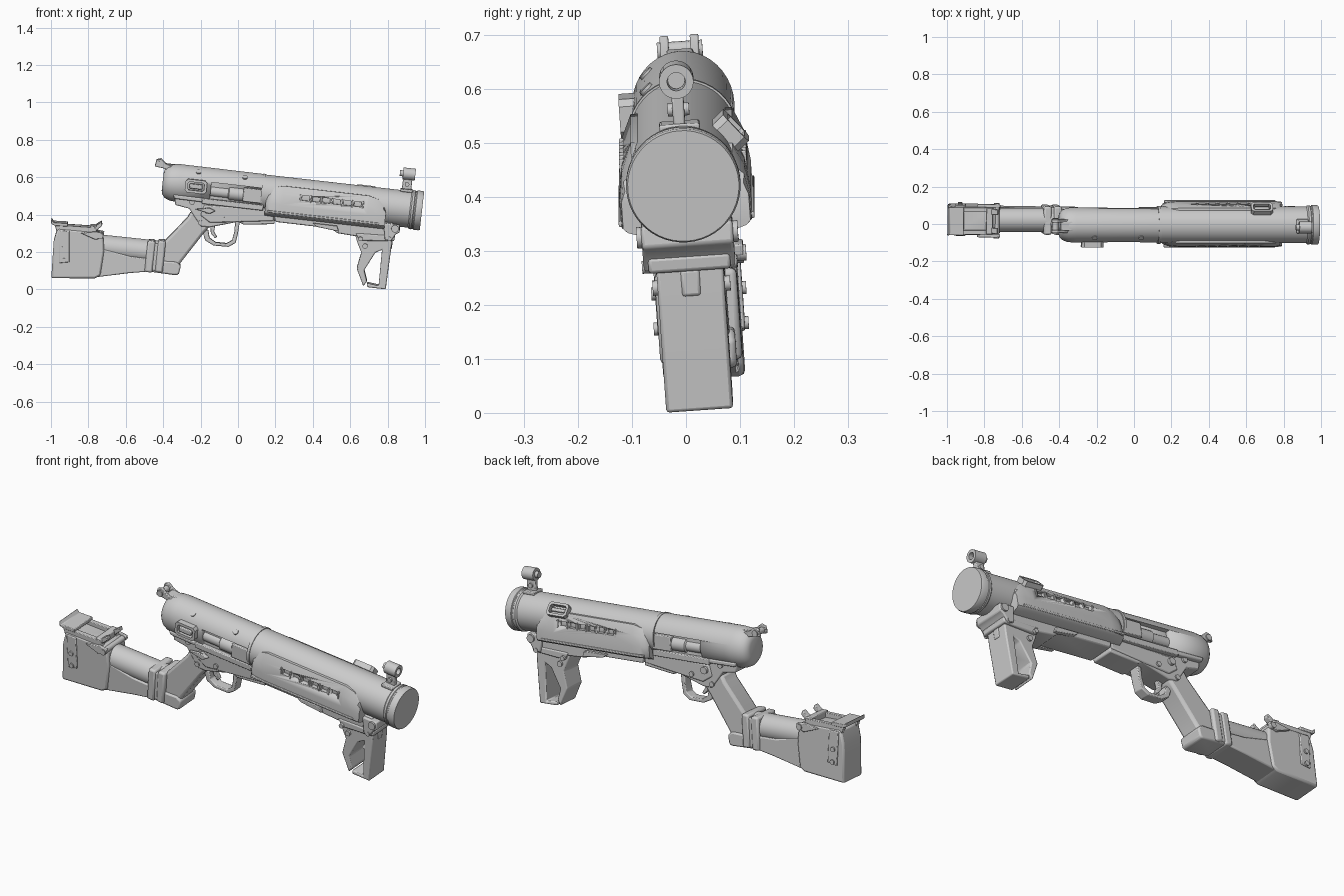
import bpy, bmesh, math
from mathutils import Matrix, Vector

# Barrel frame F (x along bore, rolled slightly); side-view frame W (drawn in x/z)
PITCH = Matrix.Rotation(math.radians(6.5), 4, 'Y')
ROLL = Matrix.Rotation(math.radians(4), 4, 'X')
F = Matrix.Translation((0, -0.005, 0.532)) @ PITCH @ ROLL
W = F @ (Matrix.Translation((0, 0, 0.532)) @ PITCH).inverted()


def finish(name, bm, frame, bevel=0.0):
    bmesh.ops.recalc_face_normals(bm, faces=bm.faces)
    me = bpy.data.meshes.new(name)
    bm.to_mesh(me)
    bm.free()
    ob = bpy.data.objects.new(name, me)
    bpy.context.collection.objects.link(ob)
    ob.matrix_world = frame
    bpy.ops.object.select_all(action='DESELECT')
    ob.select_set(True)
    bpy.context.view_layer.objects.active = ob
    bpy.ops.object.shade_smooth_by_angle(angle=math.radians(35))
    if bevel:
        m = ob.modifiers.new("Bevel", 'BEVEL')
        m.width, m.segments, m.limit_method = bevel, 2, 'ANGLE'
    return ob


def loft(name, rings, frame, bevel=0.0, closed=False):
    bm = bmesh.new()
    vs = [[bm.verts.new(p) for p in r] for r in rings]
    n = len(vs[0])
    pairs = list(zip(vs, vs[1:])) + ([(vs[-1], vs[0])] if closed else [])
    for a, b in pairs:
        for i in range(n):
            bm.faces.new((a[i], a[(i + 1) % n], b[(i + 1) % n], b[i]))
    if not closed:
        bm.faces.new(vs[0])
        bm.faces.new(vs[-1])
    return finish(name, bm, frame, bevel)


def prism(name, pts, half, frame=W, bevel=0.006, y=0.0):
    return loft(name, [[(x, y + s * half, z) for x, z in pts] for s in (-1, 1)], frame, bevel)


def revolve(name, prof, frame=F, n=40, y=0.0, v=0.0, sy=1.0):
    ang = [2 * math.pi * i / n for i in range(n)]
    return loft(name, [[(u, y + sy * r * math.cos(a), v + r * math.sin(a)) for a in ang]
                       for u, r in prof], frame)


def rod(name, p, q, r, frame=W, n=16):
    p, q = Vector(p), Vector(q)
    bm = bmesh.new()
    mat = Matrix.Translation((p + q) / 2) @ (q - p).to_track_quat('Z', 'Y').to_matrix().to_4x4()
    bmesh.ops.create_cone(bm, cap_ends=True, segments=n, radius1=r, radius2=r,
                          depth=(q - p).length, matrix=mat)
    return finish(name, bm, frame)


def box(name, c, size, frame=F, bevel=0.004, rx=0.0):
    bm = bmesh.new()
    mat = Matrix.Translation(c) @ Matrix.Rotation(rx, 4, 'X') @ Matrix.Diagonal((*size, 1))
    bmesh.ops.create_cube(bm, size=1, matrix=mat)
    return finish(name, bm, frame, bevel)


def cut(target, cutter):
    cutter.hide_render = True
    cutter.hide_viewport = False
    cutter.display_type = 'WIRE'
    m = target.modifiers.new("Cut", 'BOOLEAN')
    m.operation, m.solver, m.object = 'DIFFERENCE', 'EXACT', cutter


# Barrel and muzzle ring
revolve("barrel", [(0.13, 0.098), (0.935, 0.098)], n=48)
revolve("muzzle_ring", [(0.925, 0.098), (0.932, 0.105), (0.943, 0.105), (0.946, 0.102), (0.952, 0.102),
                        (0.955, 0.106), (0.983, 0.106), (0.99, 0.103)], n=48)

# Upper receiver with rounded rear and side ports
receiver = revolve("receiver", [(-0.405, 0.05), (-0.4, 0.07), (-0.385, 0.087), (-0.36, 0.098), (-0.32, 0.102),
                                (0.13, 0.1)], sy=0.93)
for s in (-1, 1):
    cut(receiver, box("port_cutter", (0.0, s * 0.11, -0.02), (0.29, 0.09, 0.1), bevel=0))
    revolve("bolt", [(-0.16, 0.022), (-0.155, 0.028), (-0.05, 0.028), (-0.045, 0.036), (0.04, 0.036)],
            y=s * 0.052, v=-0.02, n=20)
    box("port_block", (0.085, s * 0.075, -0.015), (0.11, 0.035, 0.075))
    box("receiver_step", (-0.02, s * 0.072, -0.075), (0.33, 0.026, 0.03))
revolve("barrel_band", [(0.125, 0.094), (0.125, 0.102), (0.14, 0.102), (0.14, 0.094)])

# Lower receiver, its lip, and grip
prism("lower_receiver", [(-0.34, 0.52), (-0.335, 0.455), (-0.26, 0.435), (-0.235, 0.395), (-0.2, 0.34),
                         (-0.15, 0.335), (0.0, 0.365), (0.03, 0.35), (0.195, 0.352), (0.205, 0.45), (0.2, 0.49)], 0.06)
prism("receiver_lip", [(-0.345, 0.512), (-0.34, 0.49), (-0.16, 0.468), (-0.165, 0.49)], 0.082)
prism("side_plate", [(-0.18, 0.455), (-0.2, 0.40), (-0.15, 0.36), (0.19, 0.37), (0.19, 0.43)], 0.066)
prism("grip", [(-0.41, 0.24), (-0.27, 0.385), (-0.25, 0.42), (-0.14, 0.41), (-0.15, 0.34), (-0.185, 0.30),
               (-0.31, 0.14), (-0.32, 0.09), (-0.45, 0.11)], 0.056, bevel=0.014)
prism("grip_base", [(-0.49, 0.10), (-0.33, 0.078), (-0.315, 0.085), (-0.305, 0.13), (-0.33, 0.15), (-0.49, 0.16)],
      0.066, bevel=0.01)

# Trigger guard as a swept strap, and trigger
path = [(-0.19, 0.31), (-0.175, 0.262), (-0.13, 0.235), (-0.05, 0.228), (-0.012, 0.25), (0.0, 0.30), (0.01, 0.365)]
inner = [(-0.16, 0.32), (-0.152, 0.275), (-0.12, 0.252), (-0.06, 0.246), (-0.032, 0.262), (-0.02, 0.305), (-0.015, 0.365)]
prism("trigger_guard", path + inner[::-1], 0.026, bevel=0.004)
prism("trigger", [(-0.15, 0.35), (-0.12, 0.35), (-0.128, 0.31), (-0.112, 0.28), (-0.122, 0.272), (-0.145, 0.30)], 0.012, bevel=0.003)

# Handguard shell with vent slots
rings = []
for u, w, t in [(0.155, 0.096, -0.02), (0.165, 0.108, 0.015), (0.19, 0.117, 0.04), (0.24, 0.122, 0.055),
                (0.70, 0.122, 0.055), (0.75, 0.122, 0.042), (0.785, 0.12, 0.01), (0.80, 0.118, -0.03)]:
    half = [(0.06, -0.118), (w - 0.008, -0.102), (w, -0.094), (w, -0.045), (w - 0.008, 0.4 * t - 0.012), (w - 0.028, t)]
    rings.append([(u, y, v) for y, v in half] + [(u, -y, v) for y, v in half[::-1]])
guard = loft("handguard", rings, F)
bm = bmesh.new()
for s in (-1, 1):
    for i in range(6):
        bmesh.ops.create_cube(bm, size=1, matrix=Matrix.Translation((0.365 + i * 0.056, s * 0.12, 0.004))
                              @ Matrix.Diagonal((0.038, 0.05, 0.026, 1)))
cut(guard, finish("slot_cutter", bm, F))
for s in (-1, 1):
    box("handguard_rib", (0.47, s * 0.119, -0.088), (0.6, 0.014, 0.012), bevel=0.003)
    for i in range(7):
        box("slot_rib", (0.337 + i * 0.056, s * 0.112, 0.002), (0.008, 0.012, 0.04), bevel=0.002)

# Rail under the handguard and front clamp
prism("under_rail", [(0.19, 0.42), (0.2, 0.365), (0.5, 0.33), (0.53, 0.305), (0.62, 0.29), (0.83, 0.285), (0.83, 0.36)], 0.07)
prism("front_clamp", [(0.78, 0.36), (0.785, 0.27), (0.82, 0.265), (0.845, 0.30), (0.865, 0.31), (0.865, 0.35)], 0.085)
for s in (-1, 1):
    prism("clamp_lever", [(0.4, 0.36), (0.42, 0.34), (0.54, 0.315), (0.53, 0.345)], 0.012, y=s * 0.075, bevel=0.003)

# Open triangular foregrip
prism("foregrip", [(0.625, 0.30), (0.825, 0.285), (0.818, 0.21), (0.79, 0.003), (0.69, 0.015), (0.69, 0.036),
                   (0.752, 0.022), (0.77, 0.215), (0.735, 0.2), (0.675, 0.105), (0.69, 0.045), (0.67, 0.02),
                   (0.635, 0.115), (0.66, 0.2), (0.64, 0.25)], 0.062)
prism("foregrip_top", [(0.63, 0.305), (0.84, 0.29), (0.835, 0.262), (0.65, 0.265)], 0.076)
prism("foregrip_button", [(0.8, 0.265), (0.828, 0.265), (0.822, 0.215), (0.8, 0.215)], 0.018)

# Front sight: ring, post, saddle
ang = [2 * math.pi * i / 24 for i in range(24)]
c = (0.9, 0.0, 0.188)
loft("front_sight_ring", [[(c[0] + du, r * math.cos(a), c[2] + r * math.sin(a)) for a in ang]
                          for du, r in ((-0.033, 0.017), (-0.033, 0.032), (0.033, 0.032), (0.033, 0.017))], F, closed=True)
rod("front_sight_pin", (0.85, 0, 0.188), (0.91, 0, 0.188), 0.016, F)
box("front_sight_post", (0.895, 0, 0.128), (0.05, 0.022, 0.065))
box("front_sight_base", (0.895, 0, 0.1), (0.065, 0.075, 0.016))
rod("front_sight_screw", (0.895, -0.02, 0.132), (0.895, 0.02, 0.132), 0.012, F)

# Rear sight: two prongs joined by a cross pin
for s in (-1, 1):
    prism("rear_sight_prong", [(-0.445, 0.66), (-0.435, 0.695), (-0.41, 0.7), (-0.385, 0.675), (-0.32, 0.645),
                               (-0.31, 0.60), (-0.345, 0.605), (-0.36, 0.635), (-0.40, 0.65)], 0.008, y=s * 0.028 , bevel=0.003)
rod("rear_sight_pin", (-0.42, -0.042, 0.672), (-0.42, 0.042, 0.672), 0.016)
box("rear_sight_base", (-0.37, 0, 0.082), (0.07, 0.05, 0.03))


# Raised loop frames: charging handle and sling mount
def loop(name, c, w, h, t, d, rx=0.0):
    R = Matrix.Translation(c) @ Matrix.Rotation(rx, 4, 'X')
    def rect(a, b, y):
        k = 0.35 * b
        q = [(a, b - k), (a - k, b), (k - a, b), (-a, b - k), (-a, k - b), (k - a, -b), (a - k, -b), (a, k - b)]
        return [R @ Vector((x, y, z)) for x, z in q]
    loft(name, [rect(w, h, -d), rect(w, h, d), rect(w - t, h - t, d), rect(w - t, h - t, -d)], F, closed=True)


loop("charging_loop", (-0.225, -0.102, 0.0), 0.058, 0.036, 0.014, 0.016)
box("charging_knob", (-0.225, -0.1, 0.0), (0.07, 0.035, 0.026))
loop("sling_loop", (0.68, 0.092, 0.062), 0.058, 0.034, 0.012, 0.014, math.radians(40))
box("sling_bar", (0.68, 0.09, 0.06), (0.08, 0.02, 0.018), rx=math.radians(40))

# Stock: tube, cuff bands, underbody, butt
rod("stock_tube", (-0.78, 0, 0.232), (-0.40, 0, 0.192), 0.065, n=32)
prism("stock_underbody", [(-0.74, 0.225), (-0.58, 0.18), (-0.46, 0.165), (-0.46, 0.10), (-0.58, 0.09), (-0.76, 0.068)], 0.066)
for dx in (0.0, 0.055):
    prism("cuff_band", [(-0.482 + dx, 0.265), (-0.44 + dx, 0.262), (-0.458 + dx, 0.092), (-0.5 + dx, 0.098)], 0.076, bevel=0.01)
prism("cuff_core", [(-0.47, 0.25), (-0.40, 0.25), (-0.41, 0.1), (-0.48, 0.105)], 0.07)
prism("butt", [(-0.998, 0.063), (-0.985, 0.26), (-0.965, 0.33), (-0.75, 0.31), (-0.72, 0.285), (-0.715, 0.21),
               (-0.735, 0.078), (-0.765, 0.062)], 0.075, bevel=0.01)
prism("butt_plate", [(-0.955, 0.32), (-0.90, 0.316), (-0.90, 0.15), (-0.955, 0.145)], 0.081, bevel=0.004)

# Butt top hardware: side rails, horn, cross bars, lever
for s in (-1, 1):
    prism("butt_rail", [(-0.98, 0.35), (-0.76, 0.335), (-0.75, 0.30), (-0.97, 0.315)], 0.012, y=s * 0.06, bevel=0.003)
    prism("butt_lever", [(-0.84, 0.305), (-0.76, 0.315), (-0.715, 0.305), (-0.72, 0.285), (-0.76, 0.27)], 0.009, y=s * 0.08, bevel=0.003)
    prism("butt_hook", [(-0.78, 0.33), (-0.73, 0.365), (-0.725, 0.345), (-0.765, 0.31)], 0.015, y=s * 0.05, bevel=0.003)
prism("butt_horn", [(-0.998, 0.378), (-0.985, 0.362), (-0.91, 0.358), (-0.91, 0.34), (-0.98, 0.345), (-0.998, 0.355)], 0.075, bevel=0.003)
prism("butt_cross_bar", [(-0.79, 0.345), (-0.755, 0.342), (-0.755, 0.31), (-0.79, 0.31)], 0.07, bevel=0.004)

# Screws and pins through both sides
for x, z, r, w in [(-0.93, 0.16, 0.012, 0.088), (-0.93, 0.225, 0.012, 0.088), (-0.16, 0.425, 0.018, 0.08),
                   (-0.2, 0.36, 0.013, 0.066), (-0.085, 0.385, 0.013, 0.074), (-0.245, 0.47, 0.014, 0.07),
                   (0.655, 0.275, 0.012, 0.088), (0.81, 0.275, 0.012, 0.088), (0.68, 0.235, 0.014, 0.072),
                   (0.84, 0.33, 0.02, 0.094), (-0.735, 0.29, 0.015, 0.094)]:
    rod("pin", (x, -w, z), (x, w, z), r)
prism("selector_lever", [(-0.23, 0.435), (-0.15, 0.44), (-0.12, 0.425), (-0.15, 0.41)], 0.01, y=-0.078, bevel=0.003)
for u, a in ((-0.22, 50), (0.03, 50)):
    d = Vector((0, -math.cos(math.radians(a)), math.sin(math.radians(a))))
    rod("receiver_screw", d * 0.08 + Vector((u, 0, 0)), d * 0.103 + Vector((u, 0, 0)), 0.014, F)
